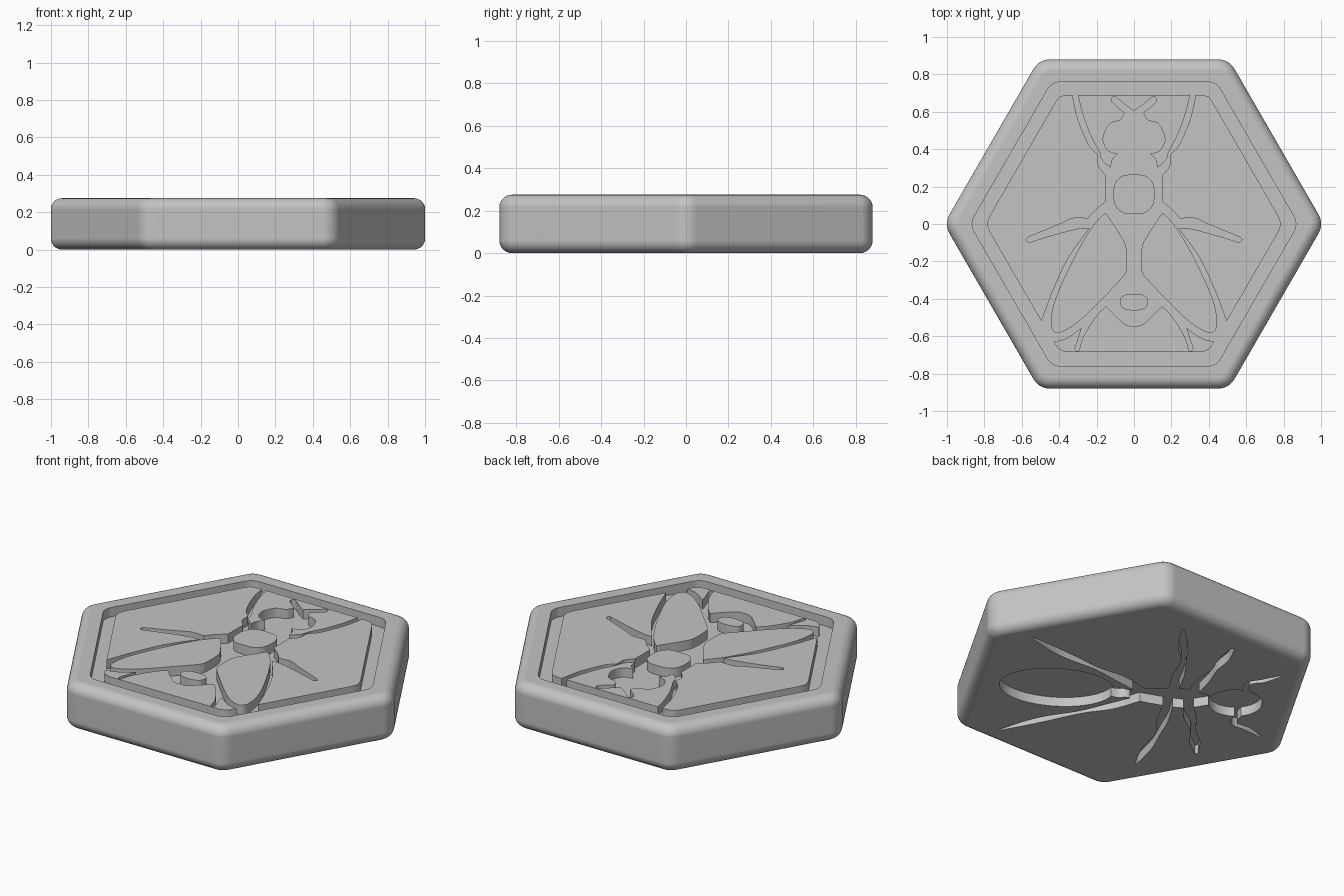
import bpy
import bmesh
from math import sin, cos, pi, radians
from mathutils import Vector

if "Cube" in bpy.data.objects:
    bpy.data.objects.remove(bpy.data.objects["Cube"], do_unlink=True)

TOP = .275        # tile thickness
DEPTH = .055      # engraving depth on both faces
FILLET = .06      # rounded tile edge

grey = bpy.data.materials.new("plain grey")
grey.use_nodes = True
grey.diffuse_color = (.55, .55, .55, 1)
for node in grey.node_tree.nodes:
    if node.type == 'BSDF_PRINCIPLED':
        node.inputs["Base Color"].default_value = (.55, .55, .55, 1)
        node.inputs["Roughness"].default_value = .6


def finish(name, bm):
    bmesh.ops.recalc_face_normals(bm, faces=bm.faces)
    mesh = bpy.data.meshes.new(name)
    bm.to_mesh(mesh)
    bm.free()
    mesh.materials.append(grey)
    obj = bpy.data.objects.new(name, mesh)
    bpy.context.collection.objects.link(obj)
    return obj


def activate(obj):
    bpy.ops.object.select_all(action='DESELECT')
    obj.select_set(True)
    bpy.context.view_layer.objects.active = obj


def shade(obj):
    activate(obj)
    bpy.ops.object.shade_smooth_by_angle(angle=radians(30))
    weighted = obj.modifiers.new("even shading", 'WEIGHTED_NORMAL')
    weighted.keep_sharp = True


def spline(points, steps=6):
    """Smooth open curve through the points; two points give a straight line."""
    p = [Vector(q) for q in points]
    if len(p) == 2:
        return p
    p = [2 * p[0] - p[1]] + p + [2 * p[-1] - p[-2]]
    out = []
    for a, b, c, d in zip(p, p[1:], p[2:], p[3:]):
        for i in range(steps):
            t = i / steps
            out.append(b + (c - a) * t / 2 + (2 * a - 5 * b + 4 * c - d) * t * t / 2
                       + (3 * b - a - 3 * c + d) * t ** 3 / 2)
    return out + [p[-2]]


def outline(*strokes):
    """Join smooth strokes, keeping a corner where two strokes meet."""
    path = []
    for stroke in strokes:
        path += spline(stroke)[bool(path):]
    return path


def flip(path):
    return [Vector((-p.x, p.y)) for p in path]


def mirrored(half):
    """Close a half outline that starts and ends on the centre line."""
    return half + flip(half)[-2:0:-1]


def add_prism(bm, path, low, high):
    clean = [p for i, p in enumerate(path) if (p - path[i - 1]).length > .0005]
    face = bm.faces.new([bm.verts.new((p.x, p.y, low)) for p in clean])
    new = bmesh.ops.extrude_face_region(bm, geom=[face])["geom"]
    bmesh.ops.translate(bm, vec=(0, 0, high - low),
                        verts=[v for v in new if isinstance(v, bmesh.types.BMVert)])


def island(name, path):
    bm = bmesh.new()
    add_prism(bm, path, TOP - DEPTH - .01, TOP)
    shade(finish(name, bm))


# Hexagonal tile with rounded edges and a shallow pocket in its top
def hex_ring(bm, apothem, radius, z, steps=6):
    ring = []
    centre = (apothem - radius) / cos(pi / 6)
    for k in range(6):
        for i in range(steps + 1):
            a = pi / 3 * (k - .5 + i / steps)
            ring.append(bm.verts.new((centre * cos(k * pi / 3) + radius * cos(a),
                                      centre * sin(k * pi / 3) + radius * sin(a), z)))
    return ring


profile = []
for i in range(8):
    a = i / 7 * pi / 2
    inset = FILLET * (1 - sin(a))
    profile.append((.88 - inset, .1 - inset, FILLET * (1 - cos(a))))
profile += [(apothem, radius, TOP - z) for apothem, radius, z in reversed(profile)]
profile += [(.76, .08, TOP), (.76, .08, TOP - DEPTH)]

bm = bmesh.new()
rings = [hex_ring(bm, *p) for p in profile]
for low, high in zip(rings, rings[1:]):
    for i in range(len(low)):
        bm.faces.new((low[i - 1], low[i], high[i], high[i - 1]))
bm.faces.new(rings[0])
bm.faces.new(rings[-1])
tile = finish("hexagon_tile", bm)


# Ant engraving underneath, drawn as (along, across) and aimed at one side
def ant_space(path):
    c, s = cos(pi / 6), sin(pi / 6)
    return [Vector((-c * p.x + s * p.y, s * p.x + c * p.y)) for p in path]


def oval(x, a, b, n=48):
    return [Vector((x + a * cos(2 * pi * i / n), b * sin(2 * pi * i / n))) for i in range(n)]


def limb(nodes):
    """Jointed limb outline from (along, across, half width) nodes."""
    left, right = [], []
    p = [Vector(n[:2]) for n in nodes]
    for i, n in enumerate(nodes):
        d = (p[min(i + 1, len(p) - 1)] - p[max(i - 1, 0)]).normalized()
        side = Vector((-d.y, d.x)) * n[2]
        left.append(p[i] + side)
        right.append(p[i] - side)
    return spline(left) + spline(right)[::-1]


limbs = [
    [(.3, .04, .025), (.34, .2, .032), (.38, .33, .014), (.41, .45, .027), (.44, .57, .008)],
    [(.2, .04, .025), (.2, .25, .03), (.2, .4, .013), (.17, .55, .025), (.14, .73, .006)],
    [(.05, .03, .025), (-.1, .15, .03), (-.25, .24, .013), (-.45, .36, .025), (-.64, .5, .006)],
    [(.6, .08, .018), (.58, .21, .016), (.66, .26, .016), (.745, .33, .006)],
]
trunk = [(-.15, .03), (-.08, .05), (-.03, .04), (.05, .07), (.25, .1), (.34, .08), (.42, .04)]
upper = spline(trunk)
pieces = [oval(-.42, .31, .2), oval(.55, .145, .14),
          upper + [Vector((p.x, -p.y)) for p in reversed(upper)]]
for nodes in limbs:
    path = limb(nodes)
    pieces += [path, [Vector((p.x, -p.y)) for p in path]]

bm = bmesh.new()
for piece in pieces:
    add_prism(bm, ant_space(piece), -.05, DEPTH)
cutter = finish("ant_cutter", bm)
cutter.hide_render = True
cut = tile.modifiers.new("ant engraving", 'BOOLEAN')
cut.operation = 'DIFFERENCE'
cut.solver = 'EXACT'
cut.use_self = True
cut.object = cutter
activate(tile)
bpy.ops.object.modifier_apply(modifier=cut.name)
bpy.data.objects.remove(cutter, do_unlink=True)
shade(tile)

# Raised panels on the top that leave the bee as sunken channels
island("head_panel", mirrored(outline(
    [(0, .69), (.3, .69)],
    [(.3, .69), (.275, .59), (.235, .48), (.185, .385)],
    [(.185, .385), (.17, .34), (.125, .3)],
    [(.125, .3), (.115, .345), (.085, .375)],
    [(.085, .375), (.14, .395), (.165, .46), (.13, .535), (.075, .555), (.05, .595)],
    [(.05, .595), (.11, .645), (.12, .67), (.1, .68), (.05, .64), (0, .605)])))

island("tail_panel", mirrored(outline(
    [(0, -.685), (.36, -.685)],
    [(.36, -.685), (.4, -.67), (.43, -.63)],
    [(.43, -.63), (.36, -.61), (.28, -.555)],
    [(.28, -.555), (.3, -.62), (.315, -.665), (.295, -.675), (.27, -.6), (.2, -.49), (.15, -.44)],
    [(.15, -.44), (.09, -.5), (.04, -.54), (0, -.545)])))

side_panel = outline(
    [(.33, .69), (.36, .69)],
    [(.36, .69), (.398, .68), (.42, .652)],
    [(.42, .652), (.77, .046)],
    [(.77, .046), (.785, 0), (.77, -.046)],
    [(.77, -.046), (.495, -.52)],
    [(.495, -.52), (.43, -.35), (.35, -.18), (.235, -.02)],
    [(.235, -.02), (.3, -.025), (.42, -.055), (.565, -.1)],
    [(.565, -.1), (.578, -.085), (.565, -.07)],
    [(.565, -.07), (.395, 0), (.33, .03), (.245, .03)],
    [(.245, .03), (.2, .08), (.15, .12)],
    [(.15, .12), (.15, .26)],
    [(.15, .26), (.19, .31), (.195, .37), (.24, .42), (.3, .56), (.33, .69)])

wing = outline(
    [(.145, .05), (.165, .05), (.24, -.04), (.33, -.2), (.42, -.4), (.445, -.53), (.42, -.58),
     (.36, -.565), (.27, -.5), (.13, -.36), (.06, -.285), (.04, -.25)],
    [(.04, -.25), (.04, -.14), (.06, -.08), (.145, .05)])

for name, path in (("side_panel", side_panel), ("wing", wing)):
    island("left_" + name, path)
    island("right_" + name, flip(path))

# Raised thorax and abdomen spot
island("thorax", mirrored(outline(
    [(0, .265), (.06, .258), (.1, .22), (.11, .16), (.1, .1), (.06, .06), (0, .055)])))
island("abdomen_spot", mirrored(outline(
    [(0, -.373), (.05, -.38), (.074, -.405), (.06, -.45), (0, -.465)])))
